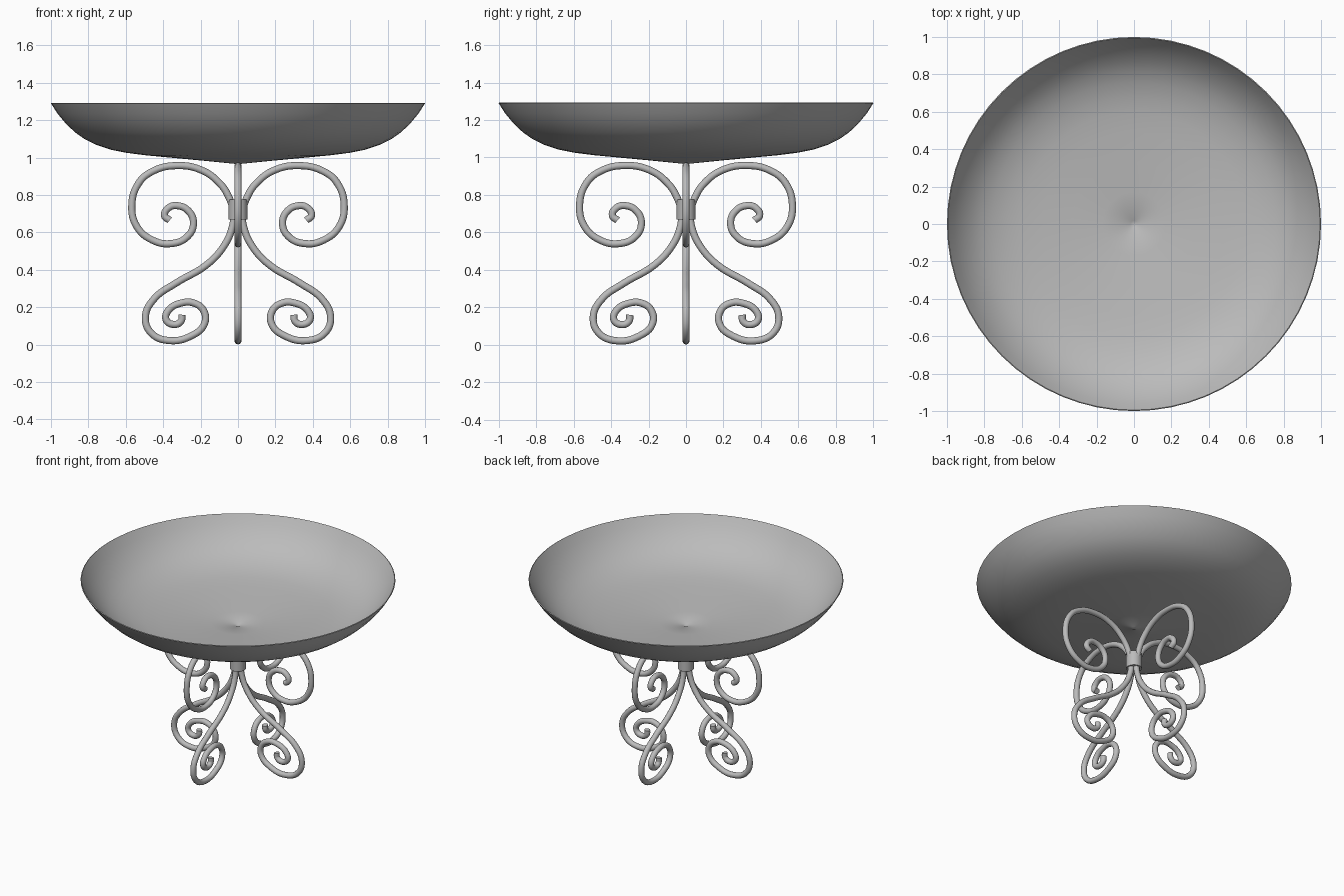
import bpy, bmesh, math

default = bpy.data.objects.get("Cube")
if default:
    bpy.data.objects.remove(default, do_unlink=True)

grey = bpy.data.materials.new("grey_metal")
grey.use_nodes = True
COLOUR = (0.5, 0.5, 0.5, 1)
grey.diffuse_color = COLOUR
grey.node_tree.nodes["Principled BSDF"].inputs["Base Color"].default_value = COLOUR


def activate(obj):
    bpy.ops.object.select_all(action='DESELECT')
    obj.select_set(True)
    bpy.context.view_layer.objects.active = obj


def smooth(obj):
    activate(obj)
    bpy.ops.object.shade_smooth_by_angle(angle=math.radians(40))


def lathe(name, profile, segments):
    """Spin a (radius, height) profile around the z axis."""
    bm = bmesh.new()
    verts = [bm.verts.new((r, 0, z)) for r, z in profile]
    edges = [bm.edges.new(pair) for pair in zip(verts, verts[1:])]
    bmesh.ops.spin(bm, geom=verts + edges, cent=(0, 0, 0), axis=(0, 0, 1),
                   angle=math.tau, steps=segments)
    bmesh.ops.remove_doubles(bm, verts=bm.verts, dist=0.0005)
    bmesh.ops.recalc_face_normals(bm, faces=bm.faces)
    mesh = bpy.data.meshes.new(name)
    bm.to_mesh(mesh)
    bm.free()
    mesh.materials.append(grey)
    obj = bpy.data.objects.new(name, mesh)
    bpy.context.collection.objects.link(obj)
    return obj


# Wide shallow bowl, a thin shell with a small dimple in the middle
bowl = lathe("bowl", [(0, .955), (.02, .967), (.17, .982), (.33, .997),
                      (.49, 1.012), (.6, 1.026), (.68, 1.042), (.76, 1.069),
                      (.82, 1.099), (.87, 1.134), (.92, 1.181), (.965, 1.235),
                      (1, 1.29)], 64)
shell = bowl.modifiers.new("thickness", 'SOLIDIFY')
shell.thickness = 0.006
shell.offset = -1
activate(bowl)
bpy.ops.object.modifier_apply(modifier=shell.name)
smooth(bowl)

# Collar binding the four legs
collar = lathe("collar", [(0, .67), (.05, .67), (.05, .775), (0, .775)], 32)
smooth(collar)

# One scroll from the upper curl, through the collar, to the foot curl
UPPER = [(.365, .665), (.393, .69), (.37, .732), (.325, .743), (.265, .715),
         (.238, .65), (.27, .578), (.36, .54), (.46, .56), (.54, .63),
         (.568, .74), (.53, .865), (.45, .93), (.33, .957), (.2, .935),
         (.1, .865), (.045, .78), (.024, .7)]
LOWER = [(.033, .62), (.08, .52), (.17, .425), (.33, .33), (.45, .243),
         (.495, .15), (.465, .063), (.37, .022), (.25, .047), (.18, .11),
         (.183, .18), (.235, .222), (.305, .222), (.372, .183), (.385, .135),
         (.345, .108), (.305, .125), (.3, .16)]


def scroll(name, angle):
    points = UPPER + LOWER
    curve = bpy.data.curves.new(name, 'CURVE')
    curve.dimensions = '3D'
    curve.resolution_u = 6
    curve.bevel_depth = 0.019
    curve.bevel_resolution = 4
    curve.use_fill_caps = True
    spline = curve.splines.new('BEZIER')
    spline.bezier_points.add(len(points) - 1)
    for knot, (r, z) in zip(spline.bezier_points, points):
        knot.co = (r * math.cos(angle), r * math.sin(angle), z)
        knot.handle_left_type = knot.handle_right_type = 'AUTO'
    curve.materials.append(grey)
    obj = bpy.data.objects.new(name, curve)
    bpy.context.collection.objects.link(obj)
    activate(obj)
    bpy.ops.object.convert(target='MESH')
    smooth(bpy.context.view_layer.objects.active)


for i, side in enumerate(("left", "back", "right", "front")):
    scroll(side + "_scroll_leg", i * math.pi / 2)
